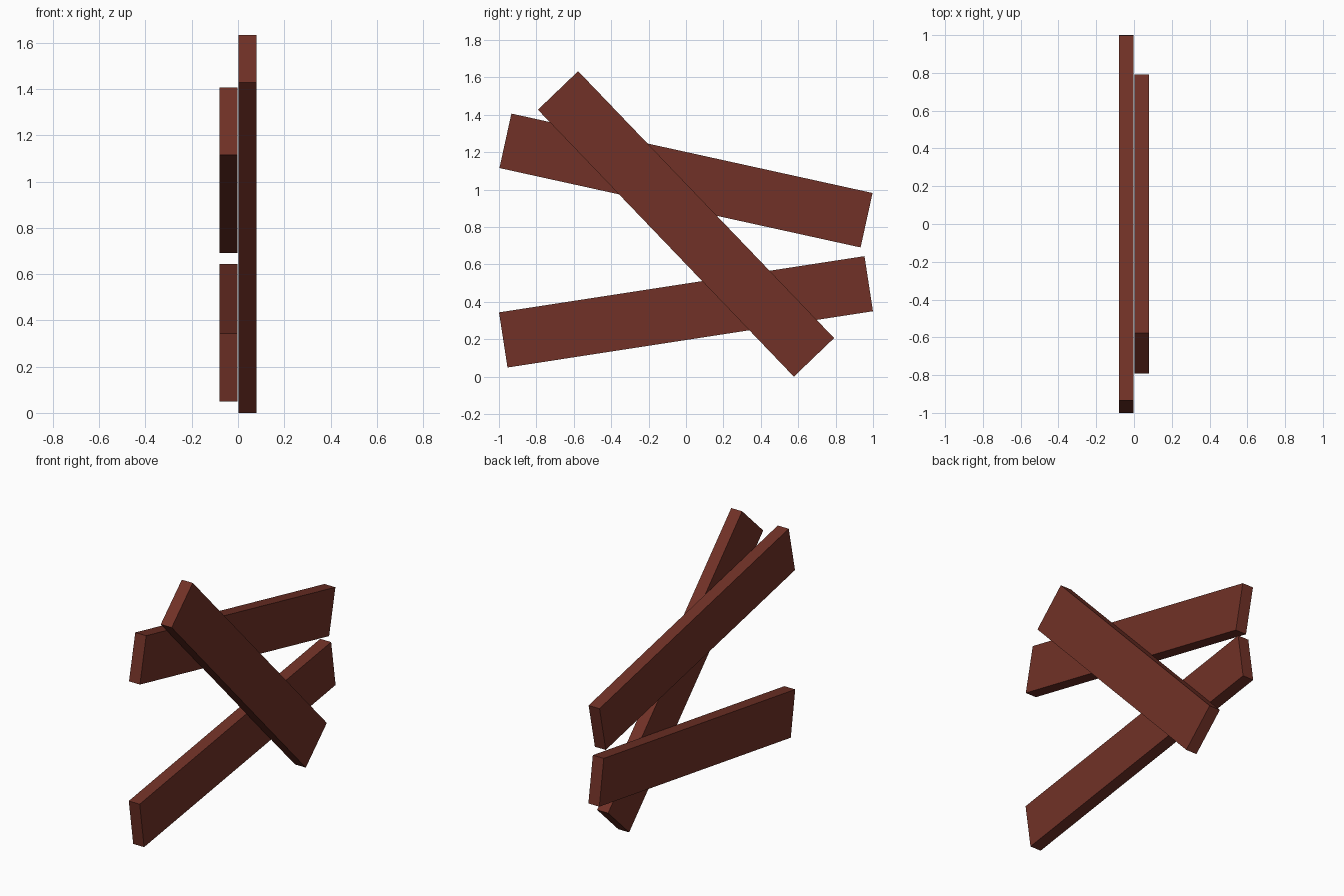
import bpy
import math

cube = bpy.data.objects.get("Cube")
if cube:
    bpy.data.objects.remove(cube, do_unlink=True)

# Reddish brown wood
wood = bpy.data.materials.new("red_brown_wood")
wood.use_nodes = True
colour = (0.165, 0.031, 0.02, 1)
wood.diffuse_color = colour
wood.node_tree.nodes["Principled BSDF"].inputs["Base Color"].default_value = colour

LENGTH, WIDTH, THICKNESS = 1.977, 0.298, 0.078


def plank(name, x, z, tilt):
    """Board lying along y, tilted in the yz plane by the given degrees."""
    bpy.ops.mesh.primitive_cube_add(size=1, location=(x, 0, z))
    board = bpy.context.object
    board.name = name
    board.scale = (THICKNESS, LENGTH, WIDTH)
    board.rotation_euler.x = math.radians(tilt)
    board.data.materials.append(wood)


# Two boards on the right side, one diagonal board across them
plank("upper_plank", -0.0415, 1.049, -12.4)
plank("lower_plank", -0.0415, 0.347, 8.75)
plank("diagonal_plank", 0.0415, 0.817, -46.2)
